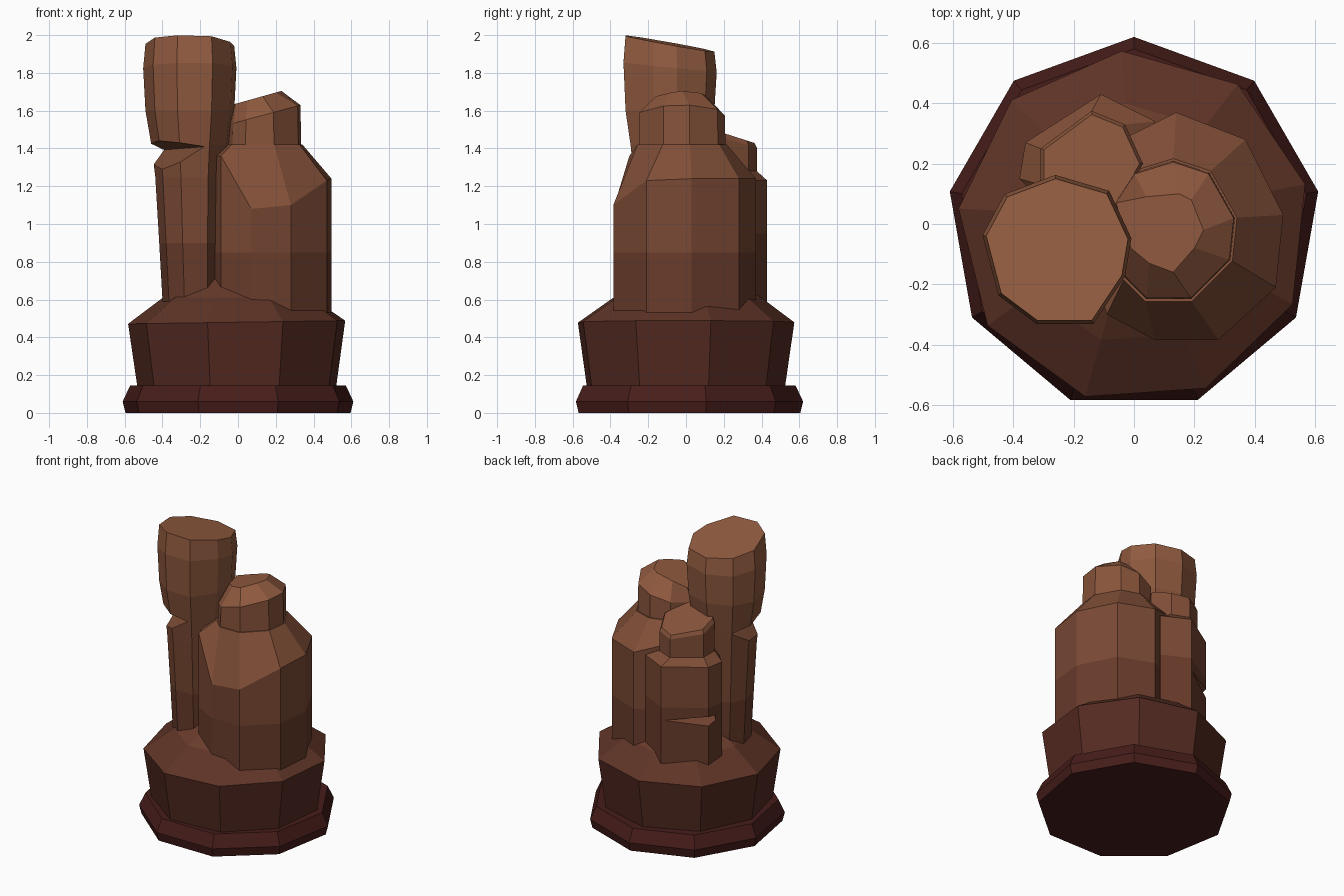
import bpy, bmesh, math
from mathutils import Vector

if "Cube" in bpy.data.objects:
    bpy.data.objects.remove(bpy.data.objects["Cube"])


def lerp(a, b, t):
    return a + (b - a) * t


# rock colours: dark red at the foot, tan at the top
BANDS = 10
materials = []
for i in range(BANDS):
    t = (i + 0.5) / BANDS
    m = bpy.data.materials.new(f"rock_{i}")
    m.diffuse_color = (lerp(0.05, 0.31, t), lerp(0.007, 0.115, t), lerp(0.008, 0.055, t), 1)
    m.use_nodes = True
    m.node_tree.nodes["Principled BSDF"].inputs["Base Color"].default_value = m.diffuse_color
    materials.append(m)


def paint(obj):
    """Give every face the colour band of its height."""
    mesh = obj.data
    mesh.materials.clear()
    for m in materials:
        mesh.materials.append(m)
    for p in mesh.polygons:
        p.material_index = max(0, min(BANDS - 1, int(p.center.z / 2 * BANDS)))
        p.use_smooth = False


def add(name, bm):
    bmesh.ops.recalc_face_normals(bm, faces=bm.faces)
    mesh = bpy.data.meshes.new(name)
    bm.to_mesh(mesh)
    bm.free()
    obj = bpy.data.objects.new(name, mesh)
    bpy.context.collection.objects.link(obj)
    return obj


def loft(name, rings):
    """Closed solid through rings of equal point count."""
    bm = bmesh.new()
    loops = [[bm.verts.new(p) for p in r] for r in rings]
    n = len(loops[0])
    for a, b in zip(loops, loops[1:]):
        for i in range(n):
            j = (i + 1) % n
            bm.faces.new((a[i], a[j], b[j], b[i]))
    bm.faces.new(loops[0][::-1])
    bm.faces.new(loops[-1])
    obj = add(name, bm)
    paint(obj)
    return obj


def ngon(r, z, rot, n=9, y=0.0, tilt=0.0):
    pts = []
    for i in range(n):
        a = math.radians(rot) + math.tau * i / n
        x = r * math.cos(a)
        pts.append((x, y + r * math.sin(a), z + tilt * x))
    return pts


def ring(outline, z, s=1.0, c=(0, 0), tx=0.0, ty=0.0):
    """Outline scaled about c, on the plane z + tx*x + ty*y."""
    pts = []
    for x, y in outline:
        x, y = c[0] + (x - c[0]) * s, c[1] + (y - c[1]) * s
        pts.append((x, y, z + tx * x + ty * y))
    return pts


def notch(obj, a, b, out, top, bottom):
    """Cut a wedge with inner edge a-b opening along out."""
    bm = bmesh.new()
    for p in (a, b):
        bm.verts.new(p)
        for z in (top, bottom):
            bm.verts.new((p[0] + out[0], p[1] + out[1], z))
    bmesh.ops.convex_hull(bm, input=bm.verts)
    cutter = add("notch_cutter", bm)
    mod = obj.modifiers.new("notch", 'BOOLEAN')
    mod.operation, mod.object, mod.solver = 'DIFFERENCE', cutter, 'EXACT'
    bpy.context.view_layer.update()
    dg = bpy.context.evaluated_depsgraph_get()
    mesh = bpy.data.meshes.new_from_object(obj.evaluated_get(dg))
    obj.modifiers.clear()
    obj.data = mesh
    bpy.data.objects.remove(cutter)
    paint(obj)


# base slab and the flared tier with its sloping top
loft("base_slab", [ngon(0.605, 0.0, 90), ngon(0.62, 0.06, 90), ngon(0.58, 0.145, 90)])
loft("base_tier", [ngon(0.53, 0.1, 94, y=-0.01), ngon(0.585, 0.48, 94, y=-0.01, tilt=0.015),
                   ngon(0.40, 0.61, 94), ngon(0.2, 0.74, 94)])

# tall column, tapering to the foot, with a slanted top
tall = [(-0.26, 0.15), (-0.42, 0.09), (-0.49, -0.04), (-0.44, -0.23), (-0.32, -0.32),
        (-0.14, -0.32), (-0.04, -0.17), (-0.02, -0.05), (-0.09, 0.10)]
column = loft("tall_column", [
    ring(tall, 0.45, 0.66, (-0.20, -0.10)),
    ring(tall, 0.90, 0.73, (-0.22, -0.10)),
    ring(tall, 1.25, 0.80, (-0.23, -0.10)),
    ring(tall, 1.42, 0.88, (-0.23, -0.10)),
    ring(tall, 1.60, 1.00, (-0.25, -0.10)),
    ring(tall, 1.82, 1.05, (-0.25, -0.10), ty=-0.1),
    ring(tall, 1.932, 1.0, tx=-0.03, ty=-0.18)])
notch(column, (-0.17, -0.31, 1.41), (-0.42, 0.12, 1.39), (-0.24, -0.14), 1.46, 1.20)

# broad column with an uneven sloping shoulder
broad = [(0.14, 0.37), (-0.08, 0.26), (-0.18, 0.0), (-0.09, -0.30), (0.07, -0.385),
         (0.28, -0.385), (0.47, -0.21), (0.495, 0.03), (0.37, 0.28)]
shoulder_z = [1.24, 1.32, 1.36, 1.36, 1.08, 1.10, 1.23, 1.24, 1.24]
neck = [(0.13, 0.21), (0.0, 0.17), (-0.08, 0.05), (-0.03, -0.18), (0.04, -0.25),
        (0.19, -0.25), (0.32, -0.12), (0.335, 0.02), (0.25, 0.17)]
loft("broad_column", [
    ring(broad, 0.45), ring(broad, 0.85),
    [(x, y, z) for (x, y), z in zip(broad, shoulder_z)],
    ring(neck, 1.42, 1.03, (0.12, -0.02))])

# cap on the broad column, tilted up to the right
crown = [(0.15, 0.10), (0.04, 0.09), (-0.06, 0.07), (-0.01, -0.08), (0.05, -0.13),
         (0.13, -0.16), (0.20, -0.08), (0.23, -0.02), (0.19, 0.08)]
loft("broad_column_cap", [ring(neck, 1.38), ring(neck, 1.54, 0.98, (0.12, -0.02), tx=0.27),
                          ring(crown, 1.64, tx=0.28)])

# short column at the back with a narrower cap
back = [(-0.11, 0.43), (-0.36, 0.27), (-0.38, 0.15), (-0.25, 0.02),
        (-0.05, 0.02), (0.08, 0.15), (0.07, 0.34)]
back_cap = [(-0.14, 0.375), (-0.31, 0.25), (-0.31, 0.13), (-0.22, 0.04),
            (-0.05, 0.05), (0.03, 0.20), (-0.03, 0.33)]
short = loft("back_column", [ring(back, 0.45), ring(back, 0.95), ring(back, 1.23),
                             ring(back_cap, 1.28)])
notch(short, (-0.12, 0.425, 0.86), (-0.34, 0.17, 0.87), (-0.16, 0.2), 0.93, 0.74)
loft("back_column_cap", [ring(back_cap, 1.2), ring(back_cap, 1.51, ty=-0.28),
                         ring(back_cap, 1.545, 0.93, (-0.14, 0.2), ty=-0.32)])
